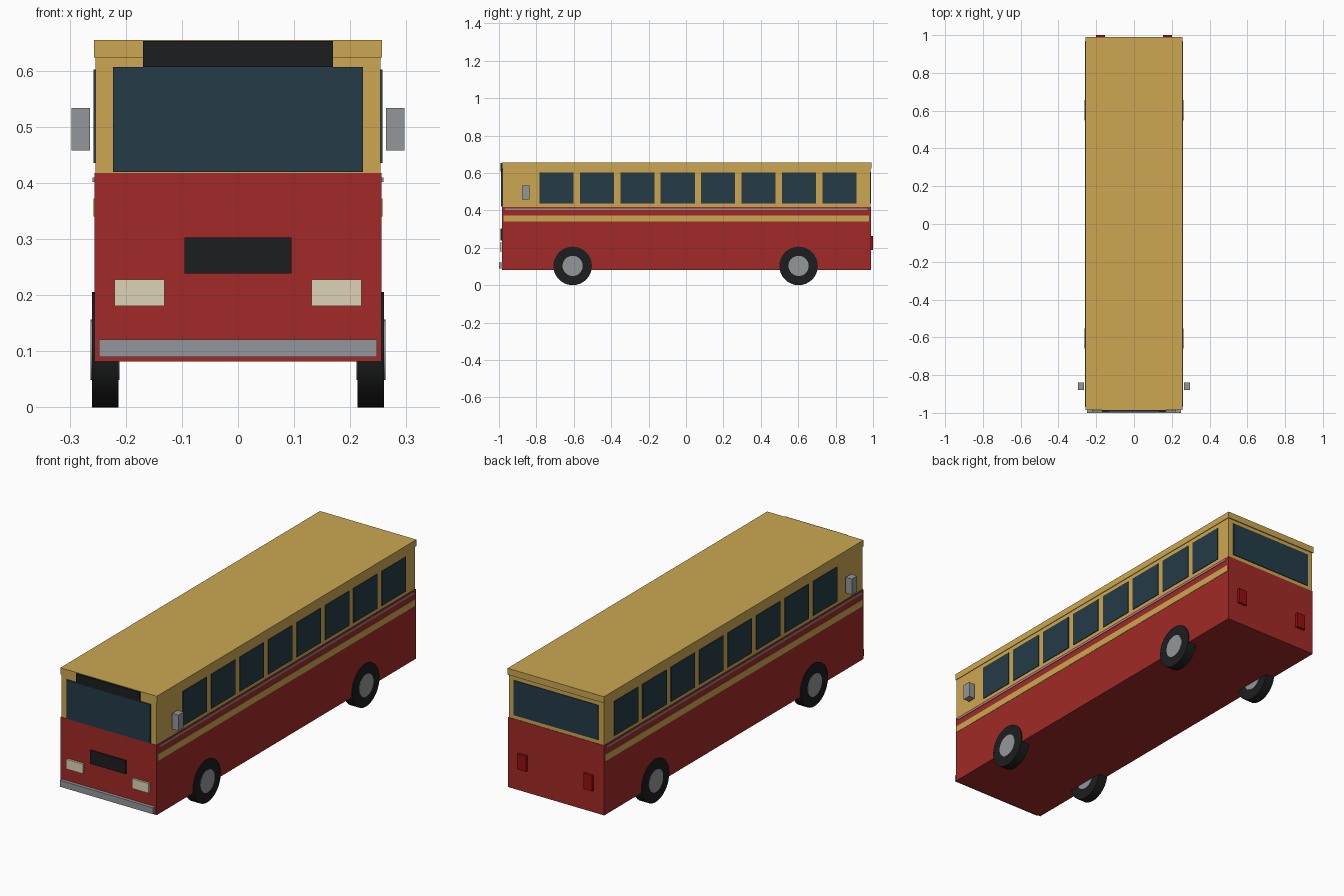
import bpy, math

if "Cube" in bpy.data.objects:
    bpy.data.objects.remove(bpy.data.objects["Cube"])

def mat(name, r, g, b):
    # colours given as display values, stored as linear
    m = bpy.data.materials.new(name)
    m.diffuse_color = tuple((c / 255) ** 2.2 for c in (r, g, b)) + (1,)
    m.use_nodes = True
    m.node_tree.nodes["Principled BSDF"].inputs["Base Color"].default_value = m.diffuse_color
    return m

RED = mat("red_paint", 160, 46, 43)
CREAM = mat("yellow_paint", 203, 166, 82)
GLASS = mat("glass", 41, 62, 73)
BLACK = mat("black", 34, 35, 36)
METAL = mat("metal", 146, 150, 153)
LAMP = mat("lamp", 221, 211, 180)
TAIL = mat("tail_lamp", 150, 22, 24)

def box(name, x, y, z, m):
    """Box from (min, max) ranges on each axis."""
    r = (x, y, z)
    bpy.ops.mesh.primitive_cube_add(size=1, location=[(a + b) / 2 for a, b in r])
    o = bpy.context.object
    o.name = name
    o.scale = [abs(b - a) for a, b in r]
    bpy.ops.object.transform_apply(location=False, rotation=False, scale=True)
    o.data.materials.append(m)
    return o

def disc(name, x0, x1, y, z, radius, m):
    """Cylinder lying along x."""
    bpy.ops.mesh.primitive_cylinder_add(vertices=32, radius=radius, depth=abs(x1 - x0),
                                        location=((x0 + x1) / 2, y, z),
                                        rotation=(0, math.pi / 2, 0))
    o = bpy.context.object
    o.name = name
    o.data.materials.append(m)
    bpy.ops.object.shade_smooth_by_angle()

# Body shell and roof
box("lower_body", (-.256, .256), (-.984, .988), (.082, .418), RED)
box("upper_body", (-.254, .254), (-.982, .986), (.418, .625), CREAM)
box("roof", (-.257, .257), (-.985, .991), (.624, .655), CREAM)

# Front end
box("windscreen", (-.223, .223), (-.988, -.96), (.42, .607), GLASS)
box("destination_panel", (-.169, .169), (-.992, -.96), (.607, .653), BLACK)
box("grille", (-.095, .095), (-.992, -.96), (.239, .303), BLACK)
box("front_bumper", (-.248, .248), (-1.0, -.96), (.09, .121), METAL)

# Rear window
box("rear_window", (-.225, .225), (.96, .990), (.437, .604), GLASS)

for s, side in ((-1, "left"), (1, "right")):
    # Lamps and mirrors
    box(f"headlight_{side}", (s * .131, s * .22), (-.994, -.96), (.181, .228), LAMP)
    box(f"tail_light_{side}", (s * .153, s * .20), (.96, 1.0), (.187, .262), TAIL)
    box(f"mirror_{side}", (s * .264, s * .297), (-.878, -.838), (.458, .534), METAL)

    # Side stripe and trim
    box(f"side_stripe_{side}", (s * .24, s * .2575), (-.977, .979), (.34, .372), CREAM)
    box(f"side_trim_{side}", (s * .24, s * .259), (-.968, .970), (.402, .41), METAL)

    # Side windows
    for i in range(8):
        y = -.784 + i * .2163
        box(f"side_window_{side}_{i + 1}", (s * .24, s * .2575), (y, y + .182), (.436, .602), GLASS)

    # Wheels
    for y, end in ((-.606, "front"), (.602, "rear")):
        disc(f"tyre_{end}_{side}", s * .213, s * .2605, y, .103, .103, BLACK)
        disc(f"hub_{end}_{side}", s * .2115, s * .2625, y, .103, .054, METAL)
